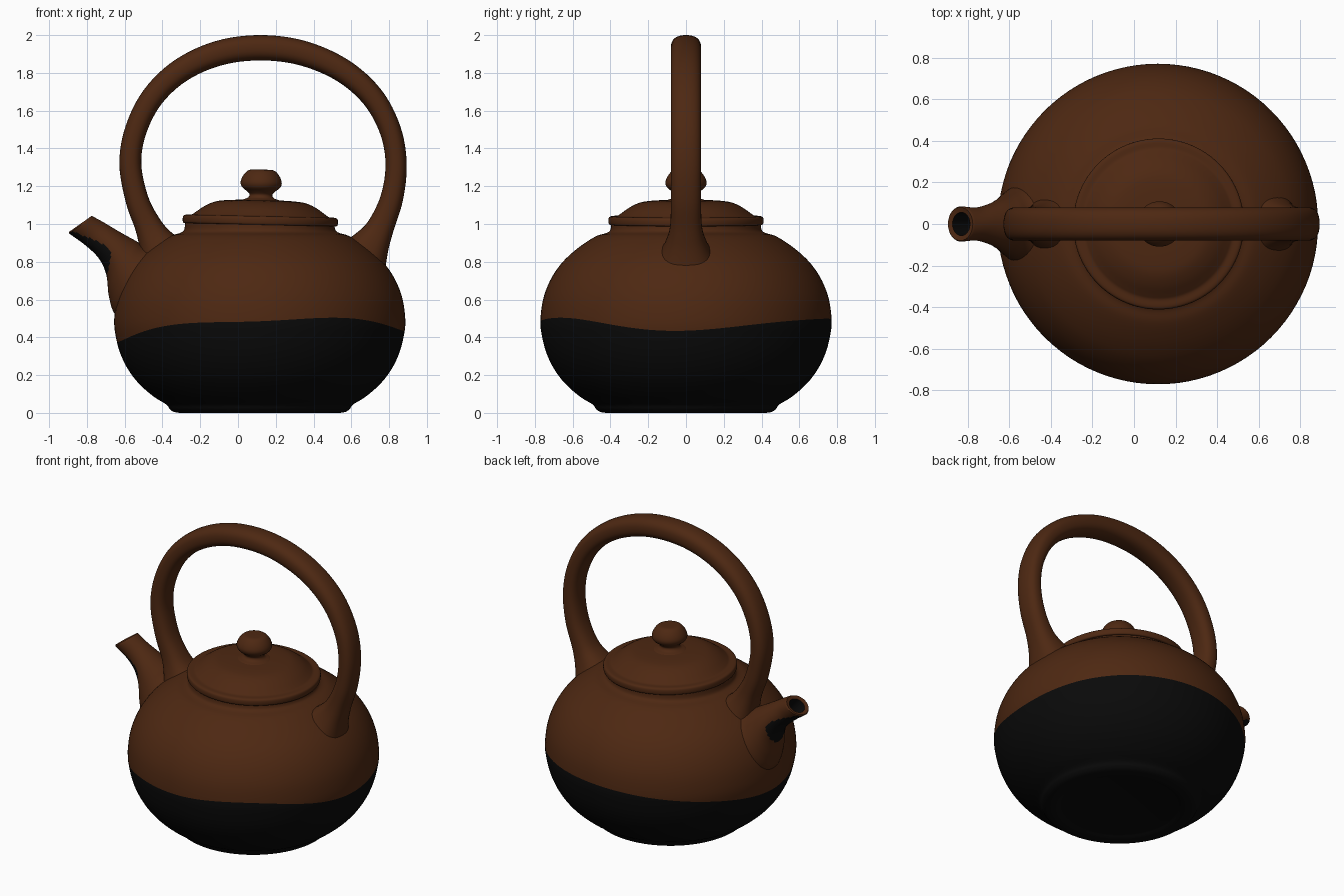
import bpy, bmesh, math

if "Cube" in bpy.data.objects:
    bpy.data.objects.remove(bpy.data.objects["Cube"])

CX = 0.115   # axis of the pot
SEG = 96


def material(name, rgb):
    m = bpy.data.materials.new(name)
    m.diffuse_color = (*rgb, 1)
    m.use_nodes = True
    m.node_tree.nodes["Principled BSDF"].inputs["Base Color"].default_value = m.diffuse_color
    return m


BROWN = material("brown_clay", (0.075, 0.021, 0.006))
BLACK = material("black_glaze", (0.003, 0.003, 0.003))


def spline(points, n):
    """Catmull-Rom through tuples of any size, n steps per span."""
    out = []
    for i in range(len(points) - 1):
        a, b, c, d = (points[max(0, min(len(points) - 1, i + k))] for k in (-1, 0, 1, 2))
        for s in range(n):
            t = s / n
            out.append(tuple(0.5 * (2 * q + (r - p) * t + (2 * p - 5 * q + 4 * r - w) * t * t
                                    + (3 * q - p - 3 * r + w) * t ** 3)
                             for p, q, r, w in zip(a, b, c, d)))
    return out + [points[-1]]


def skin(name, rings, is_black=lambda i, j: False, location=(0, 0, 0), sharp=40):
    """Join closed rings of points into one capped smooth object."""
    bm = bmesh.new()
    vr = [[bm.verts.new(p) for p in ring] for ring in rings]
    n = len(rings[0])
    for i in range(len(vr) - 1):
        for j in range(n):
            k = (j + 1) % n
            f = bm.faces.new((vr[i][j], vr[i][k], vr[i + 1][k], vr[i + 1][j]))
            f.material_index = int(is_black(i, j))
    bm.faces.new(vr[0]).material_index = int(is_black(0, 0))
    bm.faces.new(vr[-1]).material_index = int(is_black(len(vr) - 2, 0))
    bmesh.ops.remove_doubles(bm, verts=bm.verts, dist=1e-5)
    bmesh.ops.recalc_face_normals(bm, faces=bm.faces)
    me = bpy.data.meshes.new(name)
    bm.to_mesh(me)
    bm.free()
    me.materials.append(BROWN)
    me.materials.append(BLACK)
    me.shade_smooth()
    me.set_sharp_from_angle(angle=math.radians(sharp))
    ob = bpy.data.objects.new(name, me)
    ob.location = location
    bpy.context.collection.objects.link(ob)
    return ob


def circle(r, z):
    return [(r * math.cos(2 * math.pi * j / SEG), r * math.sin(2 * math.pi * j / SEG), z)
            for j in range(SEG)]


# body: turned profile, with the glaze edge ring waved up and down
body_pts = [(0.36, 0.012), (0.40, 0.0), (0.45, 0.004), (0.476, 0.02), (0.495, 0.045),
            (0.56, 0.085), (0.64, 0.155), (0.70, 0.235), (0.742, 0.325), (0.765, 0.42),
            (0.771, 0.49), (0.757, 0.60), (0.72, 0.70), (0.665, 0.785), (0.60, 0.85),
            (0.53, 0.903), (0.47, 0.938), (0.42, 0.953), (0.40, 0.97), (0.395, 1.01)]
STEP = 4
EDGE = body_pts.index((0.771, 0.49)) * STEP
prof = spline(body_pts, STEP)


def radius_at(z):
    for (r0, z0), (r1, z1) in zip(prof[8:], prof[9:]):
        if z0 <= z <= z1:
            return r0 + (r1 - r0) * (z - z0) / (z1 - z0)


rings = []
for r, z in prof:
    ring = circle(r, z)
    if 0.1 < z < 0.85:
        w = (z - 0.1) / 0.39 if z < 0.49 else (0.85 - z) / 0.36
        for j in range(SEG):
            a = 2 * math.pi * j / SEG
            c = math.cos(a)
            zz = z + w * (0.03 * c - 0.085 * c ** 4 + 0.005 * math.sin(5 * a))
            rr = radius_at(zz)
            ring[j] = (rr * c, rr * math.sin(a), zz)
    rings.append(ring)
# black faces lie below the edge ring; the hidden top cap stays brown
skin("body", rings, lambda i, j: i < EDGE, (CX, 0, 0))

# lid: thin rim, shallow groove and low dome, sitting slightly tilted
lid_pts = [(0.37, -0.03), (0.385, -0.01), (0.405, -0.008), (0.411, 0.005), (0.409, 0.028), (0.395, 0.036),
           (0.365, 0.038), (0.345, 0.05), (0.30, 0.082), (0.25, 0.106), (0.20, 0.116),
           (0.12, 0.121), (0.0, 0.123)]
lid = skin("lid", [circle(max(r, 0), z) for r, z in spline(lid_pts, 4)], location=(CX + 0.003, 0, 1.005))

# knob on the lid
knob_pts = [(0.13, 0.10), (0.10, 0.121), (0.07, 0.132), (0.06, 0.15), (0.075, 0.168), (0.10, 0.188),
            (0.109, 0.213), (0.10, 0.243), (0.08, 0.27), (0.06, 0.281), (0.03, 0.283), (0.0, 0.283)]
knob = skin("lid_knob", [circle(max(r, 0), z) for r, z in spline(knob_pts, 4)], location=(CX + 0.003, 0, 1.005))
for ob in (lid, knob):
    ob.rotation_euler.y = 0.022


def section(lo, hi, half, n, power=1.0):
    """Rounded loop in the plane of lo-hi and the y axis, starting at lo."""
    ring = []
    for j in range(n):
        a = 2 * math.pi * j / n
        c, s = math.cos(a), math.sin(a)
        u = 0.5 - 0.5 * math.copysign(abs(c) ** power, c)
        ring.append((lo[0] + (hi[0] - lo[0]) * u, half * math.copysign(abs(s) ** power, s),
                     lo[1] + (hi[1] - lo[1]) * u))
    return ring


# handle: x, z, in-plane half thickness, half width; flared at both roots
handle_pts = [(-0.37, 0.80, 0.17, 0.17), (-0.425, 0.89, 0.105, 0.115), (-0.475, 0.99, 0.072, 0.085),
              (-0.535, 1.13, 0.061, 0.08), (-0.57, 1.32, 0.058, 0.08), (-0.54, 1.50, 0.058, 0.08),
              (-0.45, 1.675, 0.06, 0.08), (-0.30, 1.815, 0.063, 0.08), (-0.10, 1.905, 0.066, 0.08),
              (0.12, 1.933, 0.067, 0.08), (0.34, 1.905, 0.066, 0.08), (0.55, 1.815, 0.063, 0.08),
              (0.71, 1.675, 0.06, 0.08), (0.805, 1.50, 0.057, 0.08), (0.837, 1.32, 0.056, 0.08),
              (0.815, 1.14, 0.06, 0.08), (0.755, 0.985, 0.072, 0.085), (0.70, 0.885, 0.105, 0.115),
              (0.64, 0.79, 0.16, 0.17)]
path = spline(handle_pts, 6)
rings = []
for i, (x, z, a, b) in enumerate(path):
    p, q = path[max(i - 1, 0)], path[min(i + 1, len(path) - 1)]
    dx, dz = q[0] - p[0], q[1] - p[1]
    k = a / math.hypot(dx, dz)
    rings.append(section((x + dz * k, z - dx * k), (x - dz * k, z + dx * k), b, 32, 0.82))
skin("handle", rings)

# spout: lower x, z, upper x, z, half width
spout_pts = [(-0.50, 0.44, -0.36, 0.86, 0.24), (-0.64, 0.51, -0.48, 0.875, 0.185),
             (-0.682, 0.61, -0.54, 0.91, 0.15), (-0.697, 0.73, -0.60, 0.943, 0.122),
             (-0.735, 0.815, -0.655, 0.975, 0.097), (-0.805, 0.885, -0.71, 1.008, 0.08),
             (-0.895, 0.95, -0.768, 1.04, 0.085)]
N, S = 48, 8
loft = spline(spout_pts, S)
TIP = len(loft) - 1
rings = [section(s[0:2], s[2:4], s[4], N) for s in loft]
# mouth: inset lip and a recessed bore
for scale, dx, dz in ((0.94, -0.004, 0.005), (0.66, 0, 0), (0.6, 0.05, -0.06), (0.5, 0.10, -0.12)):
    lo, hi, half = spout_pts[-1][0:2], spout_pts[-1][2:4], spout_pts[-1][4]
    mx, mz = (lo[0] + hi[0]) / 2 + dx, (lo[1] + hi[1]) / 2 + dz
    hx, hz = (hi[0] - lo[0]) / 2 * scale, (hi[1] - lo[1]) / 2 * scale
    rings.append(section((mx - hx, mz - hz), (mx + hx, mz + hz), half * scale, N))


def spout_black(i, j):
    if i >= TIP + 2:
        return True                       # inside the bore
    t = (i + 0.5) / S                     # glaze drip on the underside
    if i >= TIP or t < 2.9:
        return False
    depth = 0.42 * min(1, (t - 2.9) / 0.5) if t < 4.2 else 0.42 - 0.16 * (t - 4.2)
    return 0.5 - 0.5 * math.cos(2 * math.pi * (j + 0.5) / N) < depth


skin("spout", rings, spout_black)
